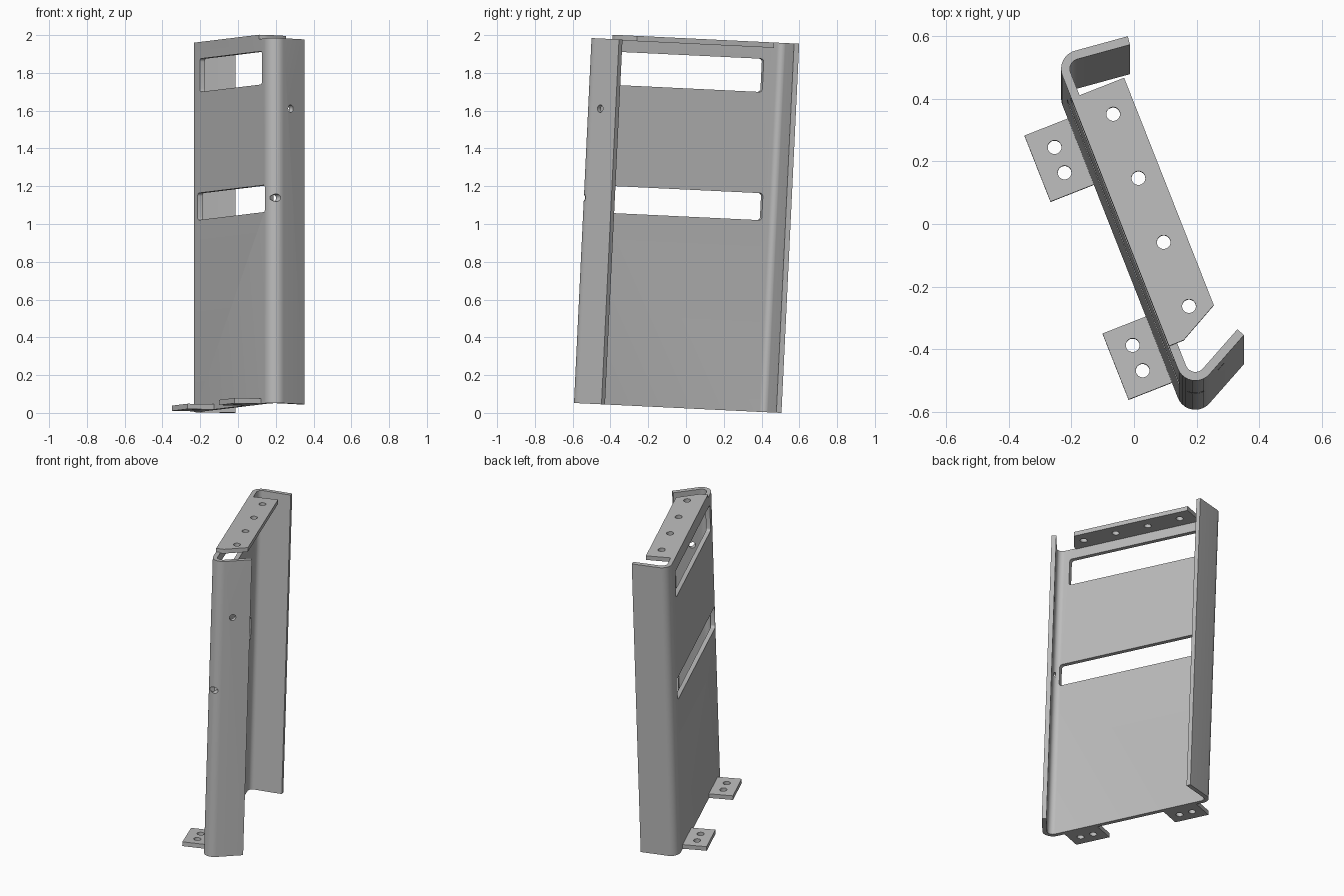
import bpy, bmesh, math
from mathutils import Vector, Matrix

cube = bpy.data.objects.get("Cube")
if cube:
    bpy.data.objects.remove(cube, do_unlink=True)

steel = bpy.data.materials.new("grey_steel")
steel.use_nodes = True
steel.diffuse_color = (0.5, 0.5, 0.5, 1)
steel.node_tree.nodes["Principled BSDF"].inputs["Base Color"].default_value = (0.5, 0.5, 0.5, 1)

T = 0.028            # sheet thickness
HEIGHT = 1.957       # panel and rear flange
FRONT_HEIGHT = 1.934 # front flange
BEND = 0.06          # outer bend radius
LEAN = Matrix.Translation((0, 0, 0.024)) @ Matrix.Rotation(math.radians(-2.75), 4, 'X')

# Plan outline of the bent sheet, along its outer side
rear_tip, rear_corner = Vector((-0.02, 0.506)), Vector((-0.253, 0.442))
front_corner, front_tip = Vector((0.176, -0.647)), Vector((0.351, -0.448))

# Panel frame: s runs along the panel, w goes inward, z up
along = (front_corner - rear_corner).normalized()
inward = Vector((-along.y, along.x))
origin = rear_corner + along * 0.594


def frame(x, y, z, o):
    m = Matrix((x, y, z)).transposed().to_4x4()
    m.translation = o
    return m


O3, S, W, Z = origin.to_3d(), along.to_3d(), inward.to_3d(), Vector((0, 0, 1))
FLAT = frame(S, W, Z, O3)
UPRIGHT = frame(S, Z, -W, O3)


def prism(name, points, low, high, matrix=Matrix()):
    """Extrude a closed 2D outline between two heights of a frame."""
    bm = bmesh.new()
    face = bm.faces.new([bm.verts.new((p[0], p[1], low)) for p in points])
    top = bmesh.ops.extrude_face_region(bm, geom=[face])["geom"]
    bmesh.ops.translate(bm, vec=(0, 0, high - low),
                        verts=[v for v in top if isinstance(v, bmesh.types.BMVert)])
    bmesh.ops.recalc_face_normals(bm, faces=bm.faces)
    bm.transform(LEAN @ matrix)
    mesh = bpy.data.meshes.new(name)
    bm.to_mesh(mesh)
    bm.free()
    mesh.materials.append(steel)
    obj = bpy.data.objects.new(name, mesh)
    bpy.context.collection.objects.link(obj)
    return obj


def circle(cx, cy, r, n=24):
    return [(cx + r * math.cos(2 * math.pi * i / n), cy + r * math.sin(2 * math.pi * i / n))
            for i in range(n)]


def rounded_rect(x0, x1, y0, y1, r, n=5):
    pts = []
    for q, (x, y) in enumerate([(x1 - r, y1 - r), (x0 + r, y1 - r), (x0 + r, y0 + r), (x1 - r, y0 + r)]):
        for i in range(n):
            a = math.pi / 2 * (q + i / (n - 1))
            pts.append((x + r * math.cos(a), y + r * math.sin(a)))
    return pts


def cut(target, cutters):
    bpy.context.view_layer.objects.active = target
    for cutter in cutters:
        cutter.hide_render = True
        mod = target.modifiers.new("cut", 'BOOLEAN')
        mod.operation = 'DIFFERENCE'
        mod.solver = 'EXACT'
        mod.object = cutter
        bpy.ops.object.modifier_apply(modifier=mod.name)
        bpy.data.objects.remove(cutter, do_unlink=True)


def bend(before, corner, after, steps=10):
    """Outer and inner arc points of a rounded sheet bend."""
    a, b = (before - corner).normalized(), (after - corner).normalized()
    half = a.angle(b) / 2
    centre = corner + (a + b).normalized() * BEND / math.sin(half)
    start = corner + a * BEND / math.tan(half) - centre
    sweep = math.pi - 2 * half
    outer, inner = [], []
    for i in range(steps + 1):
        d = (Matrix.Rotation(sweep * i / steps, 2) @ start).normalized()
        outer.append(centre + d * BEND)
        inner.append(centre + d * (BEND - T))
    return outer, inner


def inner_tip(tip, corner, other):
    d = (tip - corner).normalized()
    side = Vector((-d.y, d.x))
    return tip + side * math.copysign(T, side.dot(other - corner))


# Bent sheet: rear flange, panel and front flange
out_rear, in_rear = bend(rear_tip, rear_corner, front_corner)
out_front, in_front = bend(rear_corner, front_corner, front_tip)
outer = [rear_tip] + out_rear + out_front + [front_tip]
inner = ([inner_tip(rear_tip, rear_corner, front_corner)] + in_rear + in_front
         + [inner_tip(front_tip, front_corner, rear_corner)])
body = prism("bent_panel", outer + inner[::-1], 0, HEIGHT)

# Lower front flange top, two slots, two flange holes
cutters = [prism("front_trim", [(0.401, -0.1), (0.8, -0.1), (0.8, 0.5), (0.401, 0.5)],
                 FRONT_HEIGHT, 2.1, FLAT)]
for s0, s1, z0, z1 in [(-0.455, 0.442, 1.692, 1.868), (-0.487, 0.485, 1.014, 1.157)]:
    cutters.append(prism("slot", rounded_rect(s0, s1, z0, z1, 0.016), -0.06, 0.06, UPRIGHT))
flange = (front_tip - front_corner).normalized()
F = flange.to_3d()
for x, z in [(0.279, 1.563), (0.215, 1.088)]:
    p = front_corner + flange * (x - front_corner.x) / flange.x
    cutters.append(prism("flange_hole", circle(0, 0, 0.02), -0.045, 0.045,
                         frame(F, Z, F.cross(Z), Vector((p.x, p.y, z)))))
cut(body, cutters)

# Top mounting plate with a clipped front corner and four holes
plate = prism("top_plate", [(-0.449, T), (0.401, T), (0.401, 0.05), (0.332, 0.181), (-0.449, 0.181)],
              HEIGHT - T, HEIGHT, FLAT)
cut(plate, [prism("plate_hole", circle(-0.354 + 0.22 * i, 0.106, 0.022), 1.8, 2.1, FLAT)
            for i in range(4)])

# Foot tabs with two holes each
parts = [body, plate]
for name, s in [("rear_foot_tab", -0.48), ("front_foot_tab", 0.2)]:
    tab = prism(name, [(s, -0.149), (s + 0.227, -0.149), (s + 0.227, 0), (s, 0)], 0, T, FLAT)
    cut(tab, [prism("tab_hole", circle(s + d, -0.073, 0.022), -0.1, 0.1, FLAT) for d in (0.07, 0.157)])
    parts.append(tab)

# Smooth bends and hole walls, sharp sheet edges
bpy.ops.object.select_all(action='DESELECT')
for part in parts:
    part.select_set(True)
bpy.context.view_layer.objects.active = body
bpy.ops.object.shade_smooth_by_angle(angle=math.radians(30))
